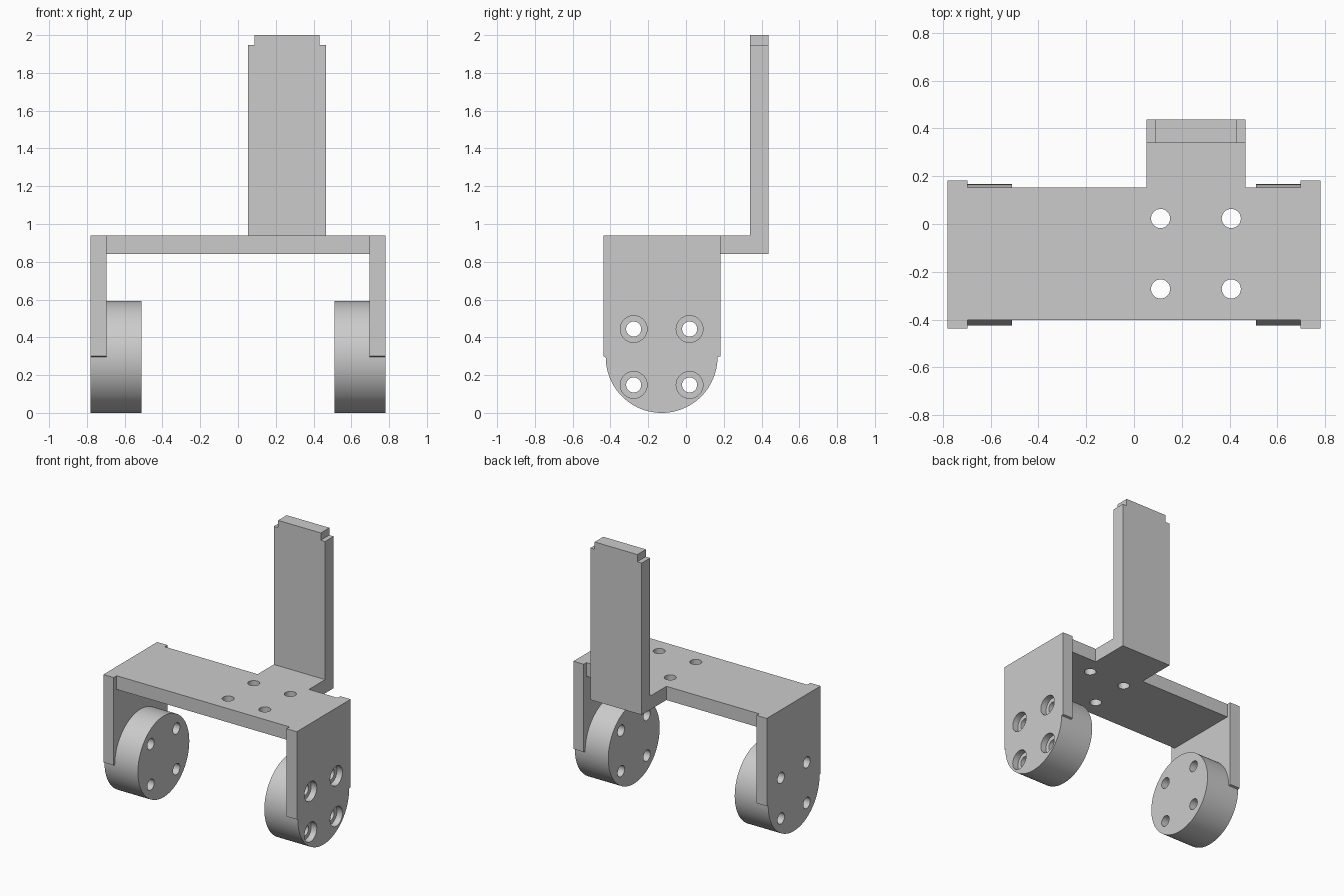
import bpy, bmesh, math
from mathutils import Matrix, Vector

cube = bpy.data.objects.get("Cube")
if cube:
    bpy.data.objects.remove(cube, do_unlink=True)

grey = bpy.data.materials.new("plain grey")
grey.use_nodes = True
COLOUR = (0.6, 0.6, 0.6, 1)
grey.diffuse_color = COLOUR
grey.node_tree.nodes["Principled BSDF"].inputs["Base Color"].default_value = COLOUR

# Shared dimensions
OUT, INNER, HUB_IN = 0.78, 0.697, 0.51
BACK = 0.437
HUB_Y, HUB_Z, HUB_R = -0.129, 0.296, 0.296
DECK_LOW, DECK_TOP = 0.84, 0.94
HOLE_R, BORE_R, BORE_DEPTH, PITCH = 0.04, 0.071, 0.045, 0.148


def make_object(name, bm):
    bmesh.ops.recalc_face_normals(bm, faces=bm.faces)
    mesh = bpy.data.meshes.new(name)
    bm.to_mesh(mesh)
    bm.free()
    mesh.materials.append(grey)
    obj = bpy.data.objects.new(name, mesh)
    bpy.context.collection.objects.link(obj)
    return obj


def extrude(name, points, offset):
    """Solid from a closed outline of 3D points swept along offset."""
    bm = bmesh.new()
    face = bm.faces.new([bm.verts.new(p) for p in points])
    swept = bmesh.ops.extrude_face_region(bm, geom=[face])["geom"]
    verts = [v for v in swept if isinstance(v, bmesh.types.BMVert)]
    bmesh.ops.translate(bm, verts=verts, vec=Vector(offset))
    return make_object(name, bm)


def rods(name, centres, radius, length, along_x, segments=32):
    """One or more cylinders, along x or z."""
    bm = bmesh.new()
    turn = Matrix.Rotation(math.pi / 2, 4, 'Y') if along_x else Matrix()
    for c in centres:
        bmesh.ops.create_cone(bm, cap_ends=True, segments=segments, radius1=radius,
                              radius2=radius, depth=length,
                              matrix=Matrix.Translation(c) @ turn)
    return make_object(name, bm)


def cut(obj, cutter):
    cutter.hide_render = True
    mod = obj.modifiers.new("holes", 'BOOLEAN')
    mod.operation, mod.solver, mod.object = 'DIFFERENCE', 'EXACT', cutter
    graph = bpy.context.evaluated_depsgraph_get()
    mesh = bpy.data.meshes.new_from_object(obj.evaluated_get(graph))
    obj.modifiers.clear()
    obj.data = mesh
    bpy.data.objects.remove(cutter, do_unlink=True)


def smooth(obj):
    bpy.ops.object.select_all(action='DESELECT')
    obj.select_set(True)
    bpy.context.view_layer.objects.active = obj
    bpy.ops.object.shade_smooth_by_angle(angle=math.radians(30))


def hole_grid(x):
    return [(x, HUB_Y + a * PITCH, HUB_Z + b * PITCH) for a in (-1, 1) for b in (-1, 1)]


# Side plates with rounded feet, and round hubs inside them
arc = [(HUB_Y + HUB_R * math.cos(t), HUB_Z + HUB_R * math.sin(t))
       for t in (-math.pi * i / 48 for i in range(49))]
outline = [(-BACK, 0.3), (-BACK, DECK_TOP), (0.183, DECK_TOP), (0.183, 0.3)] + arc

for side, s in (("left", 1), ("right", -1)):
    plate = extrude("side_plate_" + side, [(s * INNER, y, z) for y, z in outline],
                    (s * (OUT - INNER), 0, 0))
    hub = rods("hub_" + side, [(s * (INNER + HUB_IN) / 2, HUB_Y, HUB_Z)],
               HUB_R, INNER - HUB_IN, True, 96)
    for part in (plate, hub):
        cut(part, rods("cutter", hole_grid(s * 0.65), HOLE_R, 0.5, True))
    if s > 0:  # recessed screw seats on one side only
        cut(plate, rods("cutter", hole_grid(OUT), BORE_R, 2 * BORE_DEPTH, True))
    smooth(plate)
    smooth(hub)

# Deck with a rear tab and four holes
TAB_L, TAB_R = 0.052, 0.466
deck_outline = [(-INNER, -0.402), (INNER, -0.402), (INNER, 0.152), (TAB_R, 0.152),
                (TAB_R, BACK), (TAB_L, BACK), (TAB_L, 0.152), (-INNER, 0.152)]
deck = extrude("deck", [(x, y, DECK_LOW) for x, y in deck_outline],
               (0, 0, DECK_TOP - DECK_LOW))
deck_holes = [(x, y, 0.89) for x in (0.111, 0.407) for y in (-0.272, 0.023)]
cut(deck, rods("cutter", deck_holes, HOLE_R, 0.4, False))
smooth(deck)

# Upright with notched top corners
NOTCH, SHOULDER, TOP = 0.035, 1.947, 2.0
upright_outline = [(TAB_L, DECK_TOP), (TAB_R, DECK_TOP), (TAB_R, SHOULDER),
                   (TAB_R - NOTCH, SHOULDER), (TAB_R - NOTCH, TOP),
                   (TAB_L + NOTCH, TOP), (TAB_L + NOTCH, SHOULDER), (TAB_L, SHOULDER)]
extrude("upright", [(x, 0.338, z) for x, z in upright_outline], (0, BACK - 0.338, 0))
